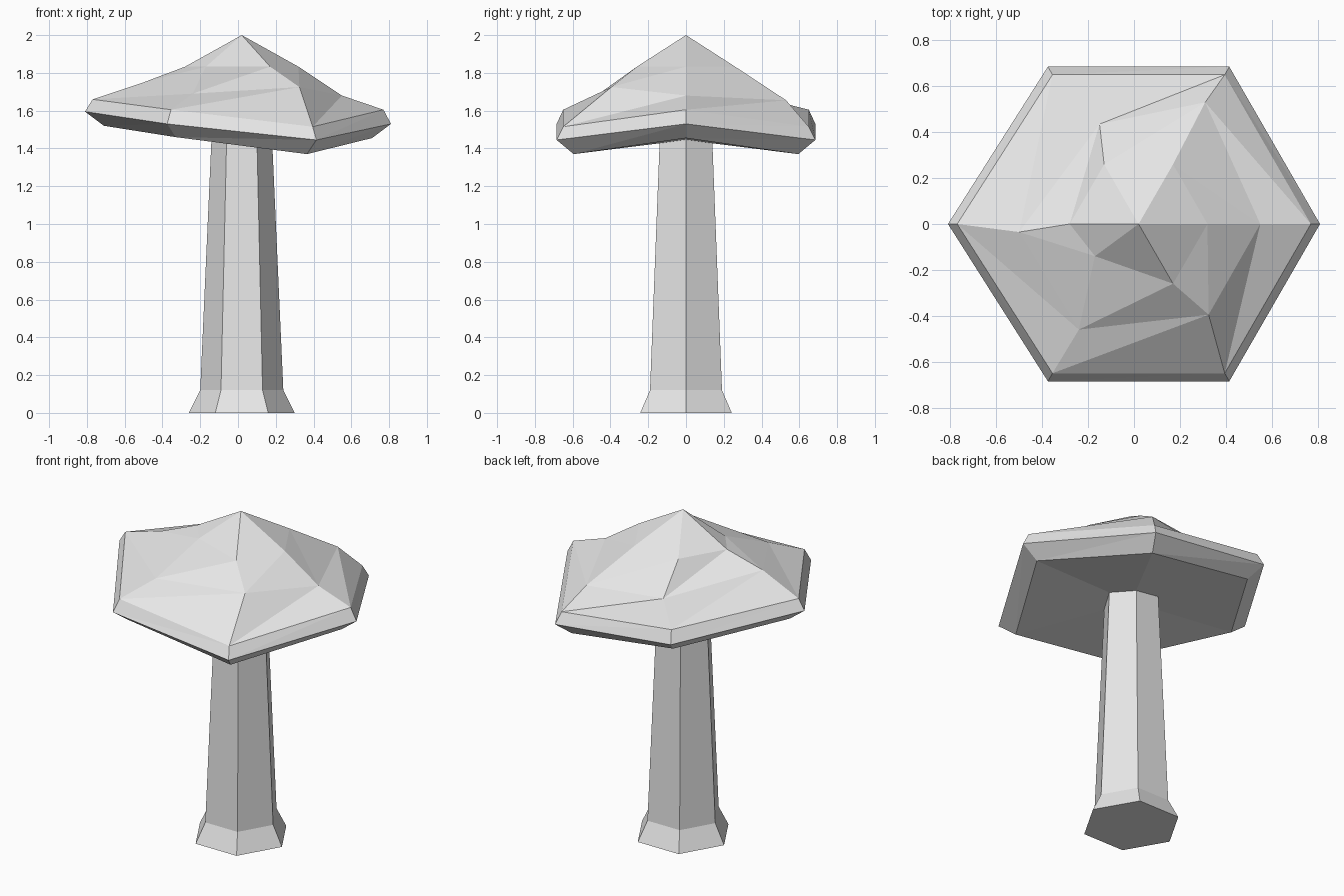
import bpy, bmesh
from math import cos, sin, pi

cube = bpy.data.objects.get("Cube")
if cube:
    bpy.data.objects.remove(cube, do_unlink=True)

SIDES = 6
CENTRE = 0.02

grey = bpy.data.materials.new("light_grey")
grey.use_nodes = True
colour = (0.8, 0.8, 0.8, 1)
grey.diffuse_color = colour
grey.node_tree.nodes["Principled BSDF"].inputs["Base Color"].default_value = colour


def loft(name, rings, bottom, top):
    """Join six-sided rings from bottom to top, closing each end with a fan."""
    bm = bmesh.new()
    loops = [[bm.verts.new(p) for p in ring] for ring in rings]
    low, high = bm.verts.new(bottom), bm.verts.new(top)
    for k in range(SIDES):
        n = (k + 1) % SIDES
        for outer, inner in zip(loops, loops[1:]):
            bm.faces.new((outer[k], outer[n], inner[k]))
            bm.faces.new((outer[n], inner[n], inner[k]))
        bm.faces.new((low, loops[0][n], loops[0][k]))
        bm.faces.new((high, loops[-1][k], loops[-1][n]))
    bmesh.ops.recalc_face_normals(bm, faces=bm.faces)
    mesh = bpy.data.meshes.new(name)
    bm.to_mesh(mesh)
    bm.free()
    mesh.materials.append(grey)
    obj = bpy.data.objects.new(name, mesh)
    bpy.context.collection.objects.link(obj)
    return obj


def hexagon(radius, z):
    """Regular ring, clockwise from +x."""
    return [(CENTRE + radius * cos(k * pi / 3), -radius * sin(k * pi / 3), z)
            for k in range(SIDES)]


def mirrored(right, front_right, front_left, left):
    """Ring mirrored front to back, clockwise from +x."""
    def flip(p):
        return (p[0], -p[1], p[2])
    return [right, front_right, front_left, left, flip(front_left), flip(front_right)]


# Stem with a flared foot
loft("stem", [hexagon(0.28, 0), hexagon(0.22, 0.12), hexagon(0.16, 1.46)],
     (CENTRE, 0, 0), (CENTRE, 0, 1.46))

# Tilted cap: bevelled rim, then two uneven rings up to the peak
under_rim = mirrored((0.71, 0, 1.455), (0.365, -0.595, 1.37),
                     (-0.33, -0.595, 1.46), (-0.71, 0, 1.52))
wide_rim = mirrored((0.81, 0, 1.53), (0.415, -0.685, 1.445),
                    (-0.375, -0.685, 1.53), (-0.81, 0, 1.595))
upper_rim = mirrored((0.77, 0, 1.605), (0.395, -0.65, 1.515),
                     (-0.355, -0.65, 1.605), (-0.77, 0, 1.66))
lower_slope = [(0.55, 0, 1.68), (0.325, -0.395, 1.725), (-0.24, -0.46, 1.69),
               (-0.5, -0.035, 1.75), (-0.15, 0.435, 1.66), (0.31, 0.53, 1.655)]
upper_slope = hexagon(0.3, 1.833)
upper_slope[2] = (-0.17, -0.14, 1.833)
loft("cap", [under_rim, wide_rim, upper_rim, lower_slope, upper_slope],
     (CENTRE, 0, 1.445), (CENTRE, 0, 2.0))
